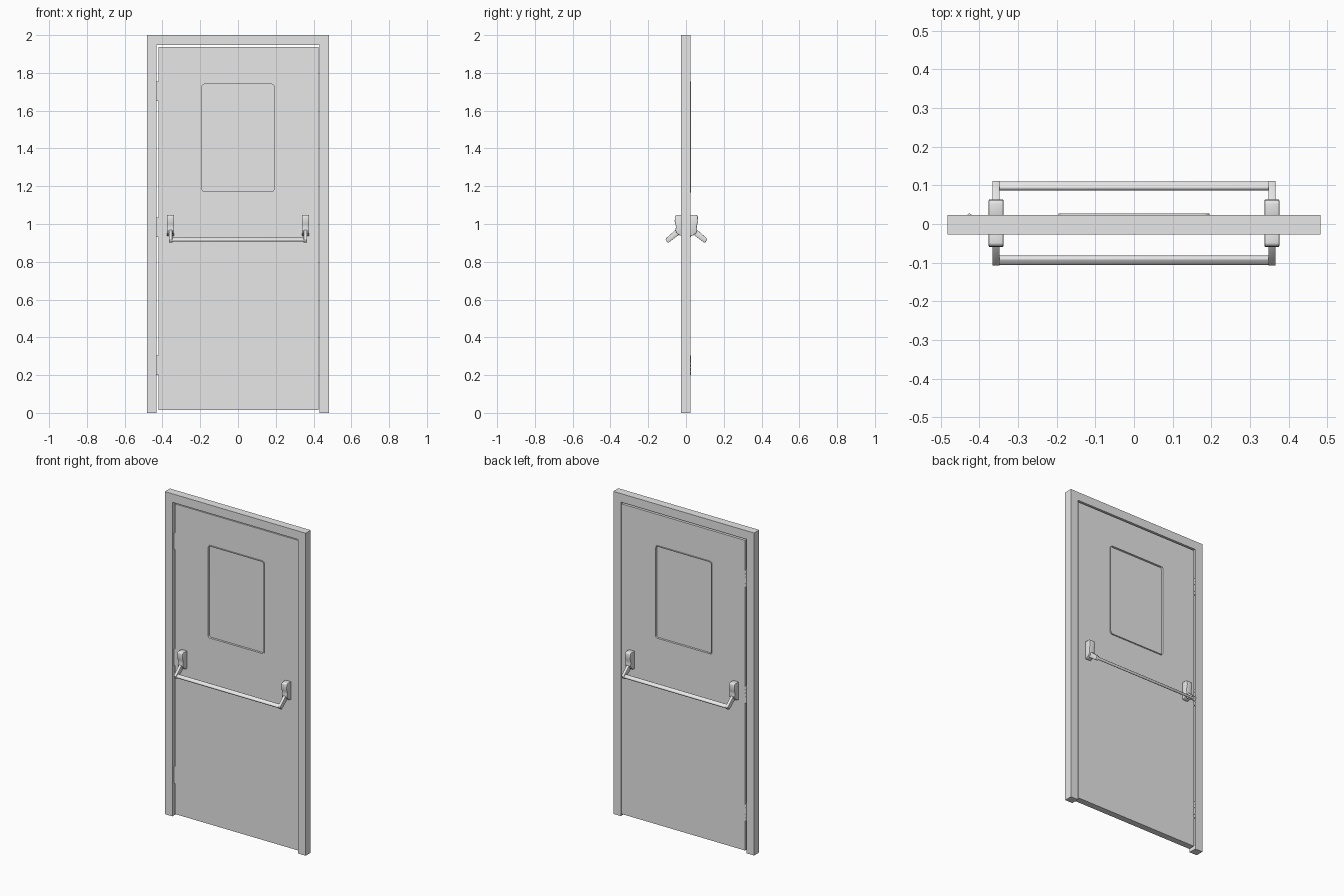
import bpy, bmesh, math
from mathutils import Matrix

if "Cube" in bpy.data.objects:
    bpy.data.objects.remove(bpy.data.objects["Cube"], do_unlink=True)

GREY = (0.8, 0.8, 0.8, 1.0)
metal = bpy.data.materials.new("painted_grey_metal")
metal.use_nodes = True
metal.diffuse_color = GREY
metal.node_tree.nodes["Principled BSDF"].inputs["Base Color"].default_value = GREY

MID_Y = 0.002  # middle of the door thickness


def finish(obj, bevel=0.0, segments=2):
    """Give an object its material, optional bevel and shading."""
    obj.data.materials.clear()
    obj.data.materials.append(metal)
    bpy.ops.object.select_all(action="DESELECT")
    obj.select_set(True)
    bpy.context.view_layer.objects.active = obj
    if bevel:
        mod = obj.modifiers.new("soft_edges", "BEVEL")
        mod.width, mod.segments = bevel, segments
        mod.limit_method = "ANGLE"
        bpy.ops.object.modifier_apply(modifier=mod.name)
    bpy.ops.object.shade_smooth_by_angle(angle=math.radians(35))
    return obj


def extrude(name, loops, start, end, axis="Y", bevel=0.0):
    """Extrude outlines along an axis; inner outlines become holes."""
    curve = bpy.data.curves.new(name, "CURVE")
    curve.dimensions, curve.fill_mode = "2D", "BOTH"
    curve.extrude = (end - start) / 2
    for loop in loops:
        spline = curve.splines.new("POLY")
        spline.points.add(len(loop) - 1)
        for point, (u, v) in zip(spline.points, loop):
            point.co = (u, v, 0, 1)
        spline.use_cyclic_u = True
    obj = bpy.data.objects.new(name, curve)
    bpy.context.collection.objects.link(obj)
    bpy.ops.object.select_all(action="DESELECT")
    obj.select_set(True)
    bpy.context.view_layer.objects.active = obj
    bpy.ops.object.convert(target="MESH")
    obj = bpy.context.view_layer.objects.active
    obj.name = name
    quarter = math.pi / 2
    turn = Matrix.Rotation(quarter, 4, "X")
    middle = (start + end) / 2
    if axis == "X":
        turn = Matrix.Rotation(quarter, 4, "Z") @ turn
        move = Matrix.Translation((middle, 0, 0))
    else:
        move = Matrix.Translation((0, middle, 0))
    bm = bmesh.new()
    bm.from_mesh(obj.data)
    bmesh.ops.remove_doubles(bm, verts=bm.verts, dist=1e-5)
    bmesh.ops.dissolve_limit(bm, angle_limit=0.01, verts=bm.verts, edges=bm.edges)
    bmesh.ops.transform(bm, matrix=move @ turn, verts=bm.verts)
    bmesh.ops.recalc_face_normals(bm, faces=bm.faces)
    bm.to_mesh(obj.data)
    bm.free()
    return finish(obj, bevel)


def box(name, low, high, bevel=0.0, tilt=0.0):
    """Box between two corners, tilted about its own x axis."""
    bm = bmesh.new()
    bmesh.ops.create_cube(bm, size=1)
    size = [b - a for a, b in zip(low, high)]
    centre = [(a + b) / 2 for a, b in zip(low, high)]
    matrix = (Matrix.Translation(centre) @ Matrix.Rotation(tilt, 4, "X")
              @ Matrix.Diagonal((*size, 1)))
    bmesh.ops.transform(bm, matrix=matrix, verts=bm.verts)
    mesh = bpy.data.meshes.new(name)
    bm.to_mesh(mesh)
    bm.free()
    obj = bpy.data.objects.new(name, mesh)
    bpy.context.collection.objects.link(obj)
    return finish(obj, bevel, 3)


def rounded(half_w, z0, z1, r):
    """Rounded rectangle outline centred on x = 0."""
    corners = [(half_w - r, z1 - r), (r - half_w, z1 - r),
               (r - half_w, z0 + r), (half_w - r, z0 + r)]
    return [(cx + r * math.cos((k + i / 5) * math.pi / 2),
             cz + r * math.sin((k + i / 5) * math.pi / 2))
            for k, (cx, cz) in enumerate(corners) for i in range(6)]


# Frame: two jambs and a head in one piece
OUT, INN, HEAD = 0.483, 0.431, 1.947
extrude("door_frame", [[(-OUT, 0), (-INN, 0), (-INN, HEAD), (INN, HEAD),
                        (INN, 0), (OUT, 0), (OUT, 2), (-OUT, 2)]], -0.027, 0.023)

# Door leaf with window opening, raised trim and recessed pane
opening = rounded(0.190, 1.172, 1.740, 0.012)
trim_edge = rounded(0.195, 1.167, 1.745, 0.017)
leaf = [(-0.421, 0.014), (0.427, 0.014), (0.427, 1.937), (-0.421, 1.937)]
extrude("door_leaf", [leaf, trim_edge], MID_Y - 0.02, MID_Y + 0.02)
extrude("window_trim", [trim_edge, opening], MID_Y - 0.025, MID_Y + 0.025)
extrude("window_pane", [opening], MID_Y - 0.012, MID_Y + 0.012)

# Hinges: a leaf in the gap and five knuckles on the back
for n, z in enumerate((0.20, 0.93, 1.65)):
    box(f"hinge_leaf_{n}", (-0.431, -0.012, z), (-0.421, 0.02, z + 0.104))
    for k in range(5):
        bpy.ops.mesh.primitive_cylinder_add(
            vertices=16, radius=0.0055, depth=0.0195,
            location=(-0.426, 0.0215, z + 0.0105 + k * 0.0208))
        knuckle = bpy.context.object
        knuckle.name = f"hinge_knuckle_{n}_{k}"
        finish(knuckle)

# Push bars on both faces: housings, slanted arms and the bar
housing = [(0.018, 1.048), (0.054, 1.048), (0.060, 1.042), (0.062, 1.015),
           (0.058, 1.000), (0.055, 0.985), (0.058, 0.968), (0.052, 0.952),
           (0.036, 0.940), (0.018, 0.935)]
arm = [(0.040, 0.968), (0.058, 0.968), (0.107, 0.925), (0.110, 0.919),
       (0.101, 0.903), (0.095, 0.901), (0.040, 0.942)]
for side, s in (("front", -1), ("back", 1)):
    for hand, x in (("right", -0.357), ("left", 0.357)):
        for part, outline, half in (("housing", housing, 0.019), ("arm", arm, 0.009)):
            points = [(MID_Y + s * d, z) for d, z in outline]
            extrude(f"{side}_{hand}_{part}", [points], x - half, x + half, "X",
                    0.003 if part == "housing" else 0.0015)
    y = MID_Y + s * 0.096
    box(f"{side}_push_bar", (-0.362, y - 0.012, 0.9095), (0.362, y + 0.012, 0.9255),
        0.006, -s * math.radians(37))
